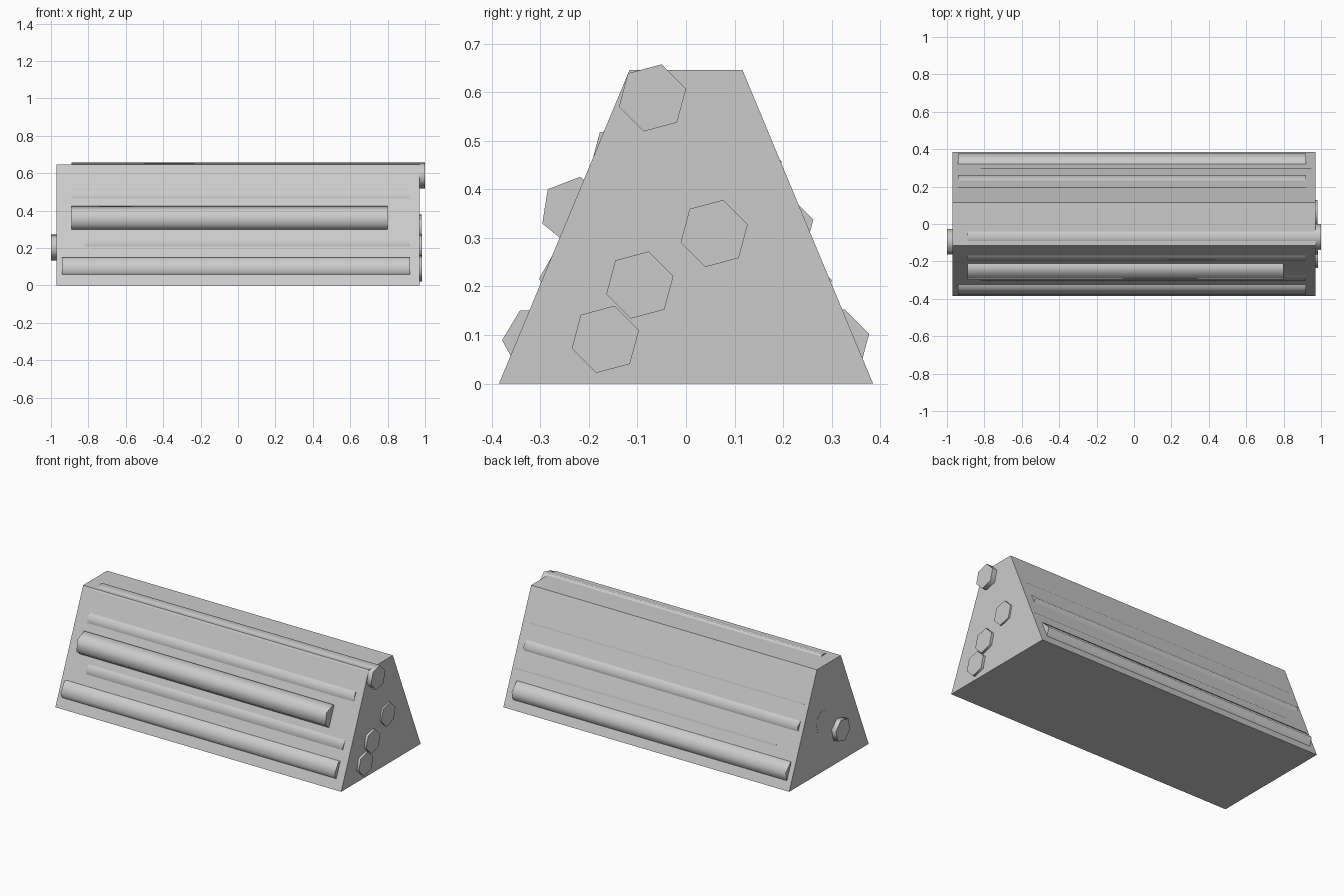
import bpy, bmesh
from math import cos, sin, radians

if "Cube" in bpy.data.objects:
    bpy.data.objects.remove(bpy.data.objects["Cube"])


def prism(name, profile, x0, x1):
    """Extrude a (y, z) outline along x, closed at both ends."""
    bm = bmesh.new()
    face = bm.faces.new([bm.verts.new((x0, y, z)) for y, z in profile])
    ext = bmesh.ops.extrude_face_region(bm, geom=[face], use_keep_orig=True)
    verts = [g for g in ext["geom"] if isinstance(g, bmesh.types.BMVert)]
    bmesh.ops.translate(bm, verts=verts, vec=(x1 - x0, 0, 0))
    bmesh.ops.recalc_face_normals(bm, faces=bm.faces)
    mesh = bpy.data.meshes.new(name)
    bm.to_mesh(mesh)
    bm.free()
    obj = bpy.data.objects.new(name, mesh)
    bpy.context.collection.objects.link(obj)
    return obj


def log(name, y, z, turn, x0, x1, r=0.0715):
    """Six-sided log with softly shaded sides and sharp ends."""
    angles = [radians(turn + 60 * k) for k in range(6)]
    obj = prism(name, [(y + r * cos(a), z + r * sin(a)) for a in angles], x0, x1)
    bpy.ops.object.select_all(action='DESELECT')
    obj.select_set(True)
    bpy.context.view_layer.objects.active = obj
    bpy.ops.object.shade_smooth_by_angle(angle=radians(65))


# Solid core of the log pile
prism("pile_core", [(-0.385, 0), (0.385, 0), (0.116, 0.646), (-0.116, 0.646)],
      -0.97, 0.97)

# Logs poking out of the ends
log("top_log", -0.069, 0.588, 15, -0.89, 1.0)
log("middle_log", 0.058, 0.309, 15, -0.971, 0.98)
log("inner_log", -0.095, 0.203, 15, -1.0, 0.985)
log("lower_log", -0.166, 0.091, 15, -0.9, 0.985)

# Logs bulging from the front slope
log("front_log_bottom", -0.307, 0.088, 59, -0.94, 0.92)
log("front_log_low", -0.231, 0.216, 0, -0.82, 0.92)
log("front_log_large", -0.229, 0.355, 21, -0.89, 0.80)
log("front_log_high", -0.127, 0.466, 15, -0.89, 0.92)

# Logs bulging from the back slope
log("back_log_bottom", 0.308, 0.084, 15, -0.94, 0.92)
log("back_log_low", 0.231, 0.195, 15, -0.82, 0.95)
log("back_log_middle", 0.193, 0.319, 15, -0.94, 0.92)
log("back_log_high", 0.128, 0.439, 15, -0.94, 0.92)
